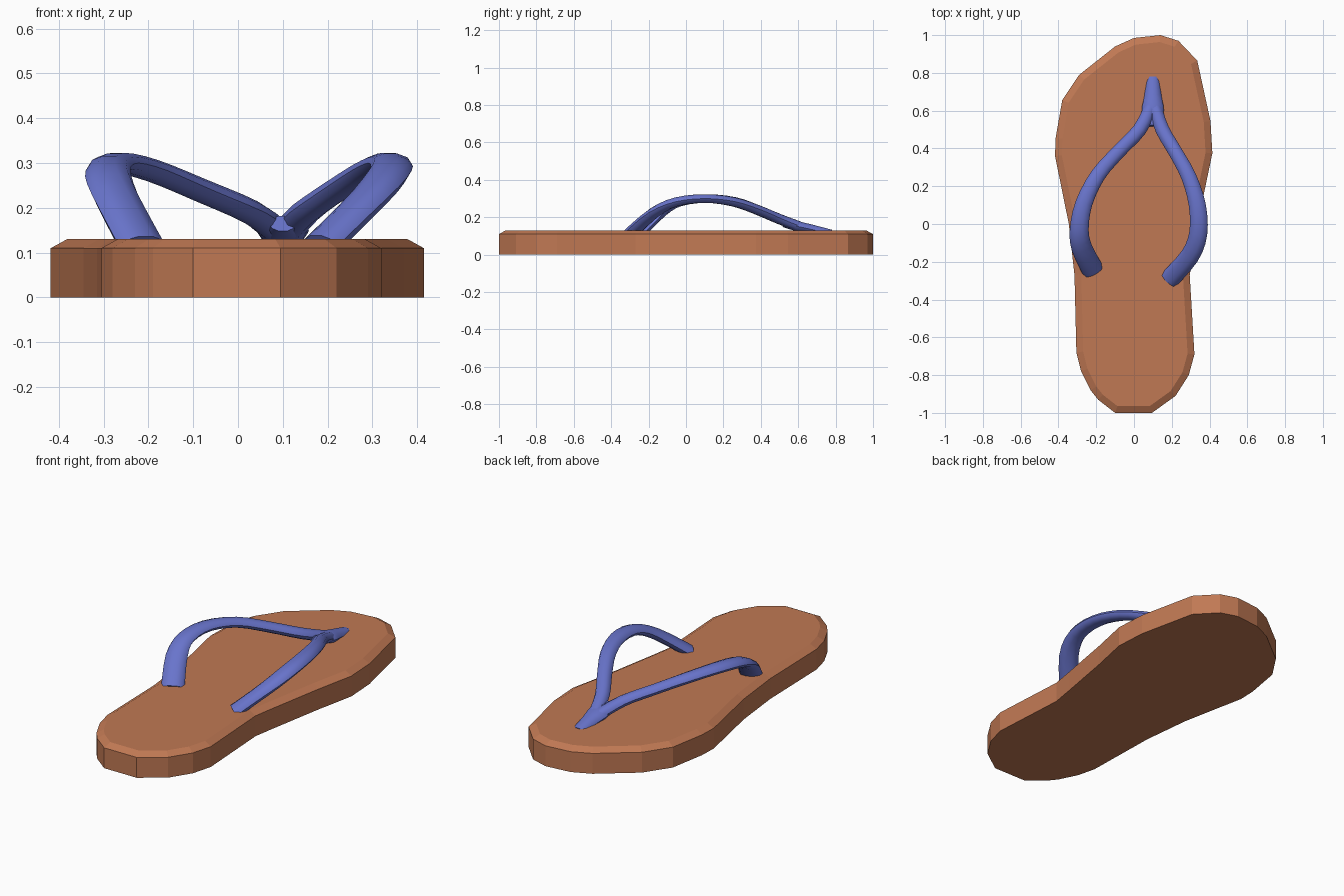
import bpy, bmesh, math
from mathutils import Vector

if "Cube" in bpy.data.objects:
    bpy.data.objects.remove(bpy.data.objects["Cube"])


def material(name, rgb):
    m = bpy.data.materials.new(name)
    m.diffuse_color = (*rgb, 1)
    m.use_nodes = True
    m.node_tree.nodes["Principled BSDF"].inputs["Base Color"].default_value = m.diffuse_color
    return m


def finish(name, bm, mat):
    bmesh.ops.recalc_face_normals(bm, faces=bm.faces[:])
    me = bpy.data.meshes.new(name)
    bm.to_mesh(me)
    bm.free()
    me.materials.append(mat)
    ob = bpy.data.objects.new(name, me)
    bpy.context.collection.objects.link(ob)
    return ob


def smooth_path(pts, steps=3):
    """Catmull-Rom through (x, y, z, half width, half thickness)."""
    p = [pts[0]] + pts + [pts[-1]]
    out = []
    for i in range(1, len(p) - 2):
        a, b, c, d = (Vector(q) for q in p[i - 1:i + 3])
        for s in range(steps):
            t = s / steps
            out.append(0.5 * (2 * b + (c - a) * t + (2 * a - 5 * b + 4 * c - d) * t * t
                              + (3 * b - a - 3 * c + d) * t ** 3))
    return out + [Vector(pts[-1])]


def strap(name, pts, mat, sides=10):
    path = smooth_path([Vector(p) for p in pts])
    bm = bmesh.new()
    rings = []
    for i, q in enumerate(path):
        a, b = path[max(i - 1, 0)], path[min(i + 1, len(path) - 1)]
        tangent = Vector((b - a)[:3]).normalized()
        side = tangent.cross(Vector((0, 0, 1))).normalized()
        normal = side.cross(tangent)
        ring = []
        for k in range(sides):
            t = 2 * math.pi * k / sides
            ring.append(bm.verts.new(Vector(q[:3]) + side * (q[3] * math.cos(t))
                                     + normal * (q[4] * math.sin(t))))
        rings.append(ring)
    for r, s in zip(rings, rings[1:]):
        for k in range(sides):
            n = (k + 1) % sides
            bm.faces.new((r[k], r[n], s[n], s[k]))
    bm.faces.new(rings[0])
    bm.faces.new(rings[-1])
    ob = finish(name, bm, mat)
    bpy.ops.object.select_all(action='DESELECT')
    ob.select_set(True)
    bpy.context.view_layer.objects.active = ob
    bpy.ops.object.shade_smooth_by_angle(angle=math.radians(40))
    return ob


tan = material("tan_rubber", (0.53, 0.19, 0.088))
blue = material("blue_strap", (0.14, 0.175, 0.60))

# Sole: extruded footprint with a chamfered top rim
outline = [(0.14, 1.0), (0.235, 0.97), (0.335, 0.865), (0.405, 0.545), (0.415, 0.375),
           (0.37, 0.16), (0.315, -0.15), (0.295, -0.27), (0.32, -0.69), (0.29, -0.8),
           (0.22, -0.91), (0.095, -1.0), (-0.1, -1.0), (-0.19, -0.93), (-0.23, -0.88),
           (-0.28, -0.78), (-0.305, -0.68), (-0.315, -0.27), (-0.345, 0.0), (-0.418, 0.36),
           (-0.415, 0.455), (-0.38, 0.655), (-0.29, 0.79), (-0.1, 0.94), (0.0, 0.985)]
n = len(outline)
inner = []
for i in range(n):
    a, b, c = (Vector(outline[(i + k) % n]) for k in (-1, 0, 1))
    d1, d2 = (b - a).normalized(), (c - b).normalized()
    n1, n2 = Vector((d1.y, -d1.x)), Vector((d2.y, -d2.x))
    inner.append(b + (n1 + n2) * (0.036 / (1 + n1.dot(n2))))
bm = bmesh.new()
levels = [[bm.verts.new((x, y, z)) for x, y in ring]
          for ring, z in ((outline, 0.0), (outline, 0.11), (inner, 0.13))]
for lo, hi in zip(levels, levels[1:]):
    for i in range(n):
        j = (i + 1) % n
        bm.faces.new((lo[i], lo[j], hi[j], hi[i]))
bm.faces.new(levels[0])
bm.faces.new(levels[-1])
sole = finish("sole", bm, tan)

# Straps: two flattened tubes meeting at the toe anchor
strap("left_strap", [(0.09, 0.62, 0.145, 0.035, 0.028), (0.03, 0.50, 0.19, 0.037, 0.027),
                     (-0.08, 0.385, 0.238, 0.037, 0.026), (-0.19, 0.26, 0.283, 0.04, 0.025),
                     (-0.265, 0.11, 0.30, 0.045, 0.024), (-0.29, -0.03, 0.283, 0.05, 0.025),
                     (-0.275, -0.13, 0.23, 0.055, 0.028), (-0.215, -0.25, 0.115, 0.058, 0.03)], blue)
strap("right_strap", [(0.11, 0.62, 0.145, 0.035, 0.028), (0.15, 0.50, 0.19, 0.037, 0.027),
                      (0.22, 0.38, 0.24, 0.037, 0.026), (0.29, 0.25, 0.283, 0.04, 0.025),
                      (0.335, 0.10, 0.30, 0.045, 0.024), (0.34, -0.05, 0.283, 0.048, 0.025),
                      (0.295, -0.17, 0.225, 0.05, 0.028), (0.185, -0.295, 0.115, 0.052, 0.03)], blue)
strap("toe_anchor", [(0.1, 0.52, 0.165, 0.03, 0.018), (0.1, 0.60, 0.15, 0.058, 0.028),
                     (0.1, 0.68, 0.133, 0.045, 0.027), (0.1, 0.775, 0.11, 0.038, 0.025)], blue)
